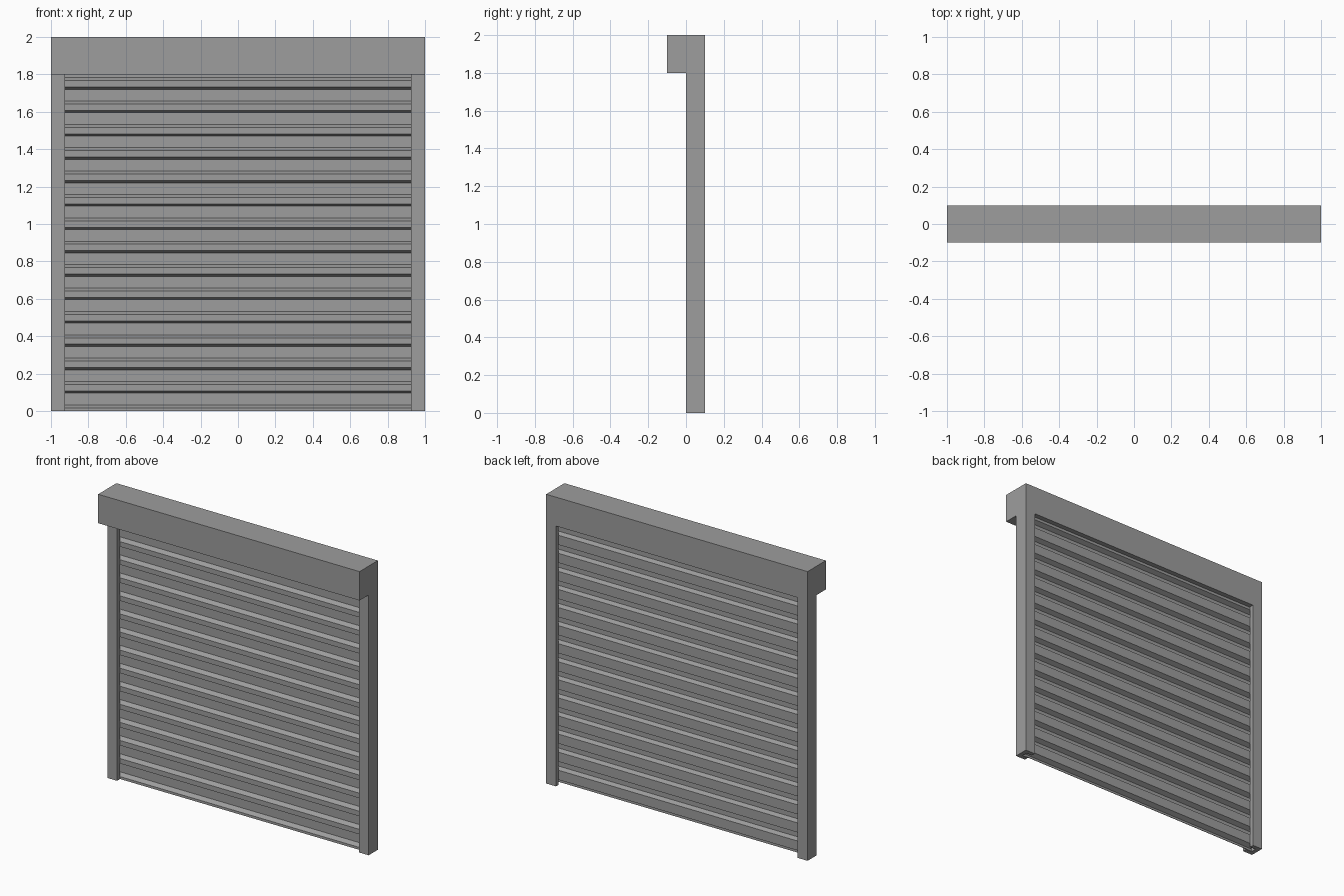
import bpy
import bmesh

cube = bpy.data.objects.get("Cube")
if cube:
    bpy.data.objects.remove(cube, do_unlink=True)

grey = bpy.data.materials.new("shutter_grey")
grey.use_nodes = True
colour = (0.34, 0.34, 0.34, 1)
grey.diffuse_color = colour
grey.node_tree.nodes["Principled BSDF"].inputs["Base Color"].default_value = colour


def extrude_outline(name, outline, move):
    """Solid made by extruding a closed outline along a vector."""
    bm = bmesh.new()
    face = bm.faces.new([bm.verts.new(p) for p in outline])
    out = bmesh.ops.extrude_face_region(bm, geom=[face], use_keep_orig=True)
    moved = [g for g in out["geom"] if isinstance(g, bmesh.types.BMVert)]
    bmesh.ops.translate(bm, verts=moved, vec=move)
    bmesh.ops.recalc_face_normals(bm, faces=bm.faces)
    mesh = bpy.data.meshes.new(name)
    bm.to_mesh(mesh)
    bm.free()
    mesh.materials.append(grey)
    obj = bpy.data.objects.new(name, mesh)
    bpy.context.collection.objects.link(obj)
    return obj


# Header box across the top, overhanging the front
extrude_outline("header_box",
                [(-1, -0.1, 1.8), (-1, 0.1, 1.8), (-1, 0.1, 2), (-1, -0.1, 2)],
                (2, 0, 0))

# Side guides: channels with a slot facing the curtain
section = [(0.925, 0), (1, 0), (1, 0.1), (0.925, 0.1),
           (0.925, 0.07), (0.97, 0.07), (0.97, 0.03), (0.925, 0.03)]
for name, side in (("left_guide", 1), ("right_guide", -1)):
    extrude_outline(name, [(side * x, y, 0) for x, y in section], (0, 0, 1.8))

# Corrugated curtain: repeated slats with a short rib and a wide recess
front, back, pitch, thickness = 0.034, 0.064, 0.125, 0.003
profile = [(front, 0)]
for i in range(15):
    z = i * pitch
    profile += [(front, z + 0.016), (back, z + 0.032)]
    if i < 14:
        profile += [(back, z + 0.096), (front, z + 0.108)]
profile.append((back, 1.8))

bm = bmesh.new()
rows = [[bm.verts.new((x, y, z)) for x in (-0.96, 0.96)] for y, z in profile]
for low, high in zip(rows, rows[1:]):
    bm.faces.new((low[0], low[1], high[1], high[0]))
mesh = bpy.data.meshes.new("slat_curtain")
bm.to_mesh(mesh)
bm.free()
mesh.materials.append(grey)
curtain = bpy.data.objects.new("slat_curtain", mesh)
bpy.context.collection.objects.link(curtain)
solid = curtain.modifiers.new("Thickness", "SOLIDIFY")
solid.thickness = thickness
solid.offset = 0
